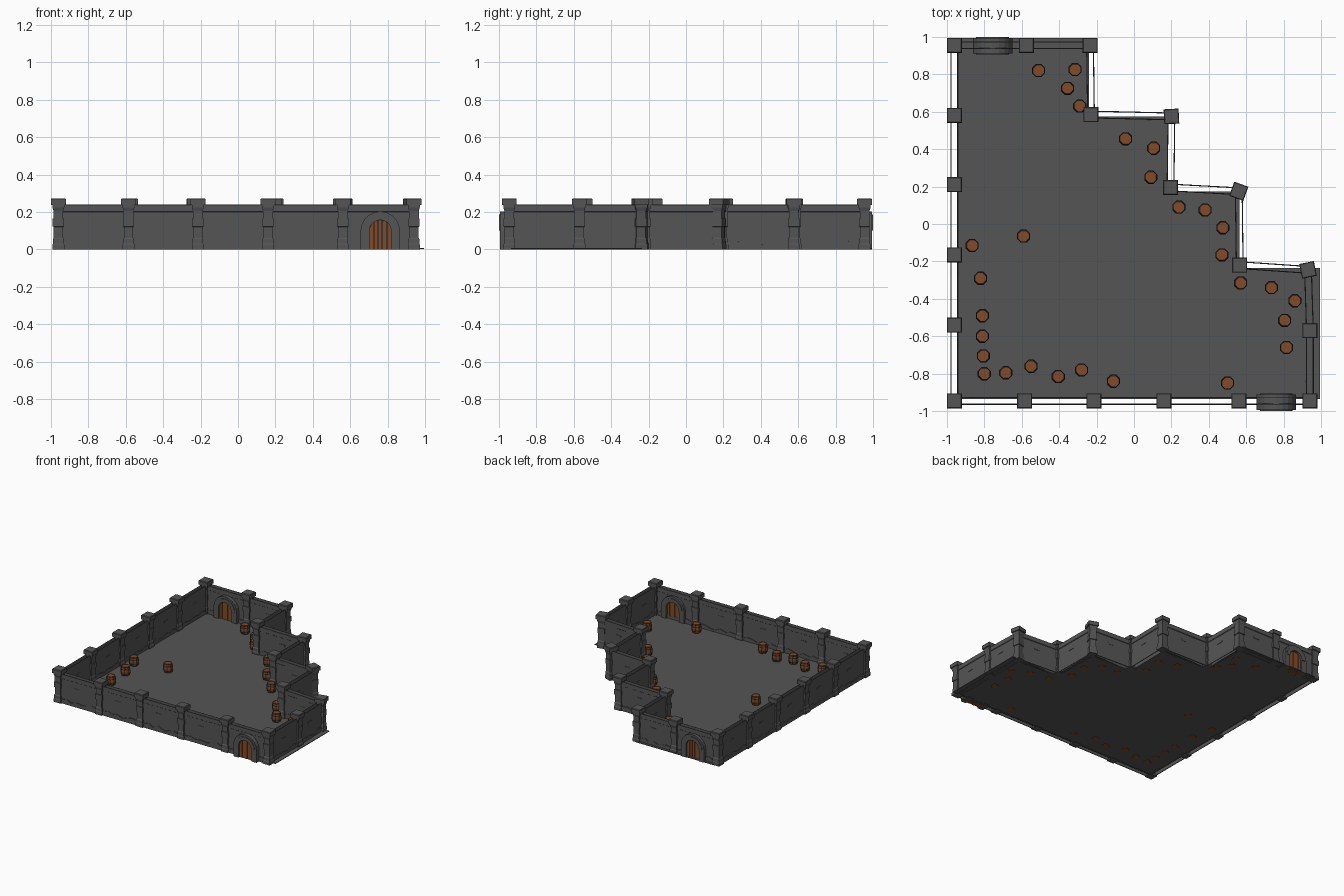
import bpy, bmesh, random
from math import sin, cos, pi, atan2, hypot, radians
from mathutils import Matrix, Vector

if "Cube" in bpy.data.objects:
    bpy.data.objects.remove(bpy.data.objects["Cube"])

random.seed(4)

def material(name, rgb):
    m = bpy.data.materials.new(name)
    m.diffuse_color = (*rgb, 1)
    m.use_nodes = True
    m.node_tree.nodes["Principled BSDF"].inputs["Base Color"].default_value = m.diffuse_color
    return m

STONE = material("dark_stone", (0.09, 0.09, 0.09))
WOOD = material("brown_wood", (0.22, 0.07, 0.025))
IRON = material("dark_iron", (0.03, 0.025, 0.022))

def add(name, bm, mats, matrix=None):
    bmesh.ops.recalc_face_normals(bm, faces=bm.faces[:])
    me = bpy.data.meshes.new(name)
    bm.to_mesh(me)
    bm.free()
    for m in mats:
        me.materials.append(m)
    return place(name, me, matrix or Matrix())

def place(name, me, matrix):
    ob = bpy.data.objects.new(name, me)
    ob.matrix_world = matrix
    bpy.context.collection.objects.link(ob)
    return ob

def prism(bm, outline, y0, y1, mat=0):
    """Extrude an (x, z) outline from y0 to y1."""
    a = [bm.verts.new((x, y0, z)) for x, z in outline]
    b = [bm.verts.new((x, y1, z)) for x, z in outline]
    n = len(a)
    faces = [bm.faces.new(a), bm.faces.new(b)]
    faces += [bm.faces.new((a[i], a[(i + 1) % n], b[(i + 1) % n], b[i])) for i in range(n)]
    for f in faces:
        f.material_index = mat

def lathe(bm, profile, sides, mat=0, turn=0.0):
    """Stack rings of (radius, z), closing both ends."""
    rings = [[bm.verts.new((r * cos(turn + 2 * pi * i / sides), r * sin(turn + 2 * pi * i / sides), z))
              for i in range(sides)] for r, z in profile]
    faces = [bm.faces.new(rings[0]), bm.faces.new(rings[-1])]
    for a, b in zip(rings, rings[1:]):
        faces += [bm.faces.new((a[i], a[(i + 1) % sides], b[(i + 1) % sides], b[i])) for i in range(sides)]
    for f in faces:
        f.material_index = mat

# Stepped floor slab
outline = [(-0.94, -0.935), (0.995, -0.935), (0.995, -0.235), (0.565, -0.235), (0.565, 0.175), (0.18, 0.175),
           (0.18, 0.575), (-0.24, 0.575), (-0.24, 0.995), (-0.94, 0.995)]
bm = bmesh.new()
prism(bm, [(x, y) for x, y in outline], 0.003, 0.008)
for v in bm.verts:
    v.co = (v.co.x, v.co.z, v.co.y)
add("floor", bm, [STONE])

# Pillar: stepped foot, shaft, middle block and wide cap (square rings)
R = 2 ** 0.5
bm = bmesh.new()
shaft = [(0.032, 0), (0.032, 0.025), (0.029, 0.03), (0.029, 0.055), (0.025, 0.062), (0.025, 0.12),
         (0.03, 0.122), (0.03, 0.164), (0.026, 0.166), (0.026, 0.205), (0.032, 0.225), (0.032, 0.238),
         (0.04, 0.238), (0.04, 0.268), (0.036, 0.273)]
lathe(bm, [(r * R, z) for r, z in shaft], 4, turn=pi / 4)
pillar_mesh = add("pillar", bm, [STONE])
# Pillar positions run round the courtyard, with an optional turn in degrees
posts = [(-0.96, -0.945), (-0.585, -0.945), (-0.215, -0.945), (0.16, -0.945), (0.56, -0.945), (0.94, -0.945),
         (0.94, -0.57), (0.93, -0.245, 12), (0.565, -0.22), (0.56, 0.175, -20), (0.195, 0.195), (0.2, 0.575, 3),
         (-0.23, 0.585), (-0.235, 0.955), (-0.575, 0.955), (-0.96, 0.955), (-0.96, 0.58), (-0.96, 0.21),
         (-0.96, -0.165), (-0.96, -0.54)]
for i, p in enumerate(posts):
    m = Matrix.Translation((p[0], p[1], 0)) @ Matrix.Rotation(radians(p[2] if len(p) > 2 else 0), 4, 'Z')
    if i == 0:
        pillar_mesh.matrix_world = m
    else:
        place("pillar", pillar_mesh.data, m)

# Walls: open-topped double skins with a top band, rubble foot and raised bricks
skin = [(0.015, 0), (0.015, 0.2), (0.019, 0.203), (0.019, 0.238), (0.016, 0.24)]
rubble = [(0, 0.03), (0.1, 0.036), (0.22, 0.045), (0.3, 0.028), (0.45, 0.04), (0.58, 0.025),
          (0.7, 0.034), (0.82, 0.046), (0.92, 0.03), (1, 0.035)]
for i, p in enumerate(posts):
    q = posts[(i + 1) % len(posts)]
    dx, dy = q[0] - p[0], q[1] - p[1]
    L = hypot(dx, dy)
    bm = bmesh.new()
    for s in (1, -1):
        a = [bm.verts.new((0, s * o, z)) for o, z in skin]
        b = [bm.verts.new((L, s * o, z)) for o, z in skin]
        for k in range(len(skin) - 1):
            bm.faces.new((a[k], b[k], b[k + 1], a[k + 1]))
        foot = [(t * L, z + random.uniform(-0.005, 0.005)) for t, z in rubble]
        prism(bm, [(0, 0)] + foot + [(L, 0)], s * 0.0155, s * 0.021)
        c = L * 0.46
        prism(bm, [(c - 0.03, 0.135), (c + 0.02, 0.138), (c + 0.02, 0.148), (c - 0.028, 0.15)], s * 0.015, s * 0.018)
    add("wall", bm, [STONE], Matrix.Translation((p[0], p[1], 0)) @ Matrix.Rotation(atan2(dy, dx), 4, 'Z'))

# Gates: stone arch around a planked door
def arch(w, spring, top, n=10):
    pts = [(-w, 0)]
    pts += [(-w * cos(pi * k / n), spring + (top - spring) * sin(pi * k / n)) for k in range(n + 1)]
    return pts + [(w, 0)]

def gate():
    bm = bmesh.new()
    outer, inner = arch(0.105, 0.1, 0.203), arch(0.058, 0.1, 0.157)
    for k in range(len(outer) - 1):
        prism(bm, [outer[k], outer[k + 1], inner[k + 1], inner[k]], -0.042, 0.042)
    # raised keystone rim
    rim = arch(0.088, 0.1, 0.186)
    for k in range(1, len(outer) - 2):
        prism(bm, [rim[k], rim[k + 1], inner[k + 1], inner[k]], -0.046, 0.046)
    # planks following the arch top
    def height(x):
        return 0.1 + 0.056 * max(0, 1 - (x / 0.058) ** 2) ** 0.5
    n, w = 5, 0.116 / 5
    for k in range(n):
        x0, x1 = -0.058 + k * w + 0.0012, -0.058 + (k + 1) * w - 0.0012
        xm = (x0 + x1) / 2
        d = 0.026 if k % 2 else 0.029
        prism(bm, [(x0, 0), (x1, 0), (x1, height(x1)), (xm, height(xm)), (x0, height(x0))], -d, d, 1)
    return bm

front = add("gate", gate(), [STONE, WOOD], Matrix.Translation((0.76, -0.953, 0)))
place("gate", front.data, Matrix.Translation((-0.755, 0.953, 0)) @ Matrix.Rotation(pi, 4, 'Z'))

# Barrels: eight-sided staves, two dark hoops and a dark rim
def barrel():
    bm = bmesh.new()
    lathe(bm, [(0.029, 0.001), (0.036, 0.025), (0.038, 0.041), (0.036, 0.057), (0.031, 0.08),
               (0.027, 0.08), (0.027, 0.077)], 8, 0, pi / 8)
    for z, r0, r1 in ((0.006, 0.032, 0.034), (0.02, 0.0365, 0.038), (0.055, 0.038, 0.0365), (0.07, 0.035, 0.033)):
        lathe(bm, [(r0, z), (r1, z + 0.006)], 8, 1, pi / 8)
    return bm

spots = [(-.51, .82), (-.315, .825), (-.355, .725), (-.29, .63), (-.045, .455), (.105, .405), (.09, .25),
         (.24, .09), (.38, .075), (.475, -.02), (.47, -.165), (.57, -.315), (.735, -.34), (.86, -.41),
         (.805, -.515), (.815, -.66), (.5, -.85), (-.11, -.84), (-.28, -.78), (-.405, -.815), (-.55, -.76),
         (-.685, -.795), (-.8, -.8), (-.805, -.705), (-.81, -.6), (-.81, -.49), (-.82, -.29), (-.865, -.115),
         (-.59, -.065)]
first = add("barrel", barrel(), [WOOD, IRON], Matrix.Translation((*spots[0], 0)))
for x, y in spots[1:]:
    place("barrel", first.data, Matrix.Translation((x, y, 0)))
